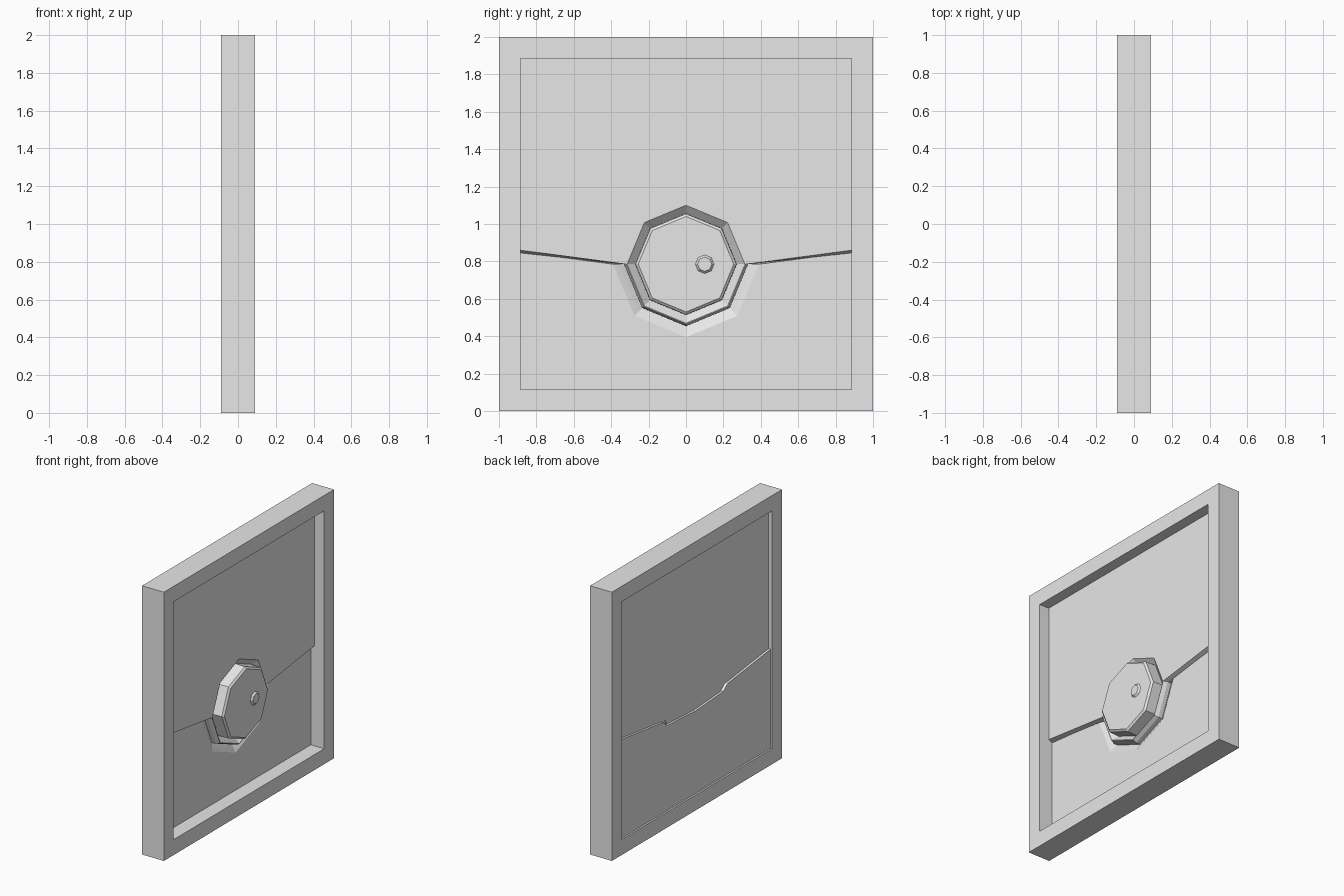
import bpy, bmesh, math

if "Cube" in bpy.data.objects:
    bpy.data.objects.remove(bpy.data.objects["Cube"], do_unlink=True)

grey = bpy.data.materials.new("light grey")
grey.use_nodes = True
grey.diffuse_color = (0.8, 0.8, 0.8, 1)
grey.node_tree.nodes["Principled BSDF"].inputs["Base Color"].default_value = (0.8, 0.8, 0.8, 1)

HALF_X = 0.09            # half thickness of the frame
IN, LOW, HIGH = 0.885, 0.115, 1.885   # frame opening
HUB = 0.785              # height of the handle centre


def loft(name, sections, closed=False):
    """Join (x, [(y, z), ...]) sections; cap the ends, or loop them when closed."""
    bm = bmesh.new()
    rings = [[bm.verts.new((x, y, z)) for y, z in pts] for x, pts in sections]
    pairs = list(zip(rings, rings[1:]))
    if closed:
        pairs.append((rings[-1], rings[0]))
    else:
        bm.faces.new(rings[0])
        bm.faces.new(rings[-1])
    for a, b in pairs:
        for i in range(len(a)):
            j = (i + 1) % len(a)
            bm.faces.new((a[i], a[j], b[j], b[i]))
    bmesh.ops.recalc_face_normals(bm, faces=bm.faces)
    mesh = bpy.data.meshes.new(name)
    bm.to_mesh(mesh)
    bm.free()
    mesh.materials.append(grey)
    obj = bpy.data.objects.new(name, mesh)
    bpy.context.collection.objects.link(obj)
    return obj


def rect(y, z0, z1):
    return [(-y, z0), (y, z0), (y, z1), (-y, z1)]


def octagon(r, y=0):
    return [(y + r * math.sin(k * math.pi / 4), HUB + r * math.cos(k * math.pi / 4))
            for k in range(8)]


def seam(r, edge):
    """Seam from +y to -y, dipping around the lower half of the handle."""
    return [(IN, edge)] + octagon(r)[2:7] + [(-IN, edge)]


def upper(r, edge):
    return [(-IN, HIGH), (IN, HIGH)] + seam(r, edge)


def lower(r, edge):
    return [(-IN, LOW), (IN, LOW)] + seam(r, edge)


# Outer frame
outer, inner = rect(1, 0, 2), rect(IN, LOW, HIGH)
loft("frame", [(-HALF_X, outer), (HALF_X, outer), (HALF_X, inner), (-HALF_X, inner)], closed=True)

# Upper panel with its bevelled lower edge and tongue
panel = loft("upper_panel", [(-0.06, upper(0.331, 0.845)), (-0.02, upper(0.331, 0.845)),
                             (0.01, upper(0.319, 0.86))])

# Tapered recess around the handle
cutter = loft("recess_cutter", [(-0.03, octagon(0.27)), (0.01, octagon(0.315)),
                                (0.012, octagon(0.317))])
cutter.hide_render = True
cutter.hide_viewport = True
cut = panel.modifiers.new("recess", "BOOLEAN")
cut.operation = "DIFFERENCE"
cut.solver = "EXACT"
cut.object = cutter

# Lower panel: stepped notch in front, shallow notch behind
loft("lower_panel_front", [(-0.055, lower(0.325, 0.85)), (-0.035, lower(0.36, 0.85)),
                           (-0.02, lower(0.39, 0.85))])
notch = [(-IN, LOW), (IN, LOW), (IN, 0.852), (0.38, 0.79), (0.33, 0.75), (0, 0.73),
         (-0.33, 0.75), (-0.38, 0.79), (-IN, 0.852)]
loft("lower_panel_back", [(-0.077, notch), (-0.055, notch)])

# Handle disc with a small raised button
loft("handle_disc", [(-0.04, octagon(0.272)), (0.055, octagon(0.27)), (0.067, octagon(0.255))])
loft("handle_button", [(0.06, octagon(0.05, 0.1)), (0.067, octagon(0.05, 0.1)),
                       (0.08, octagon(0.038, 0.1))])
